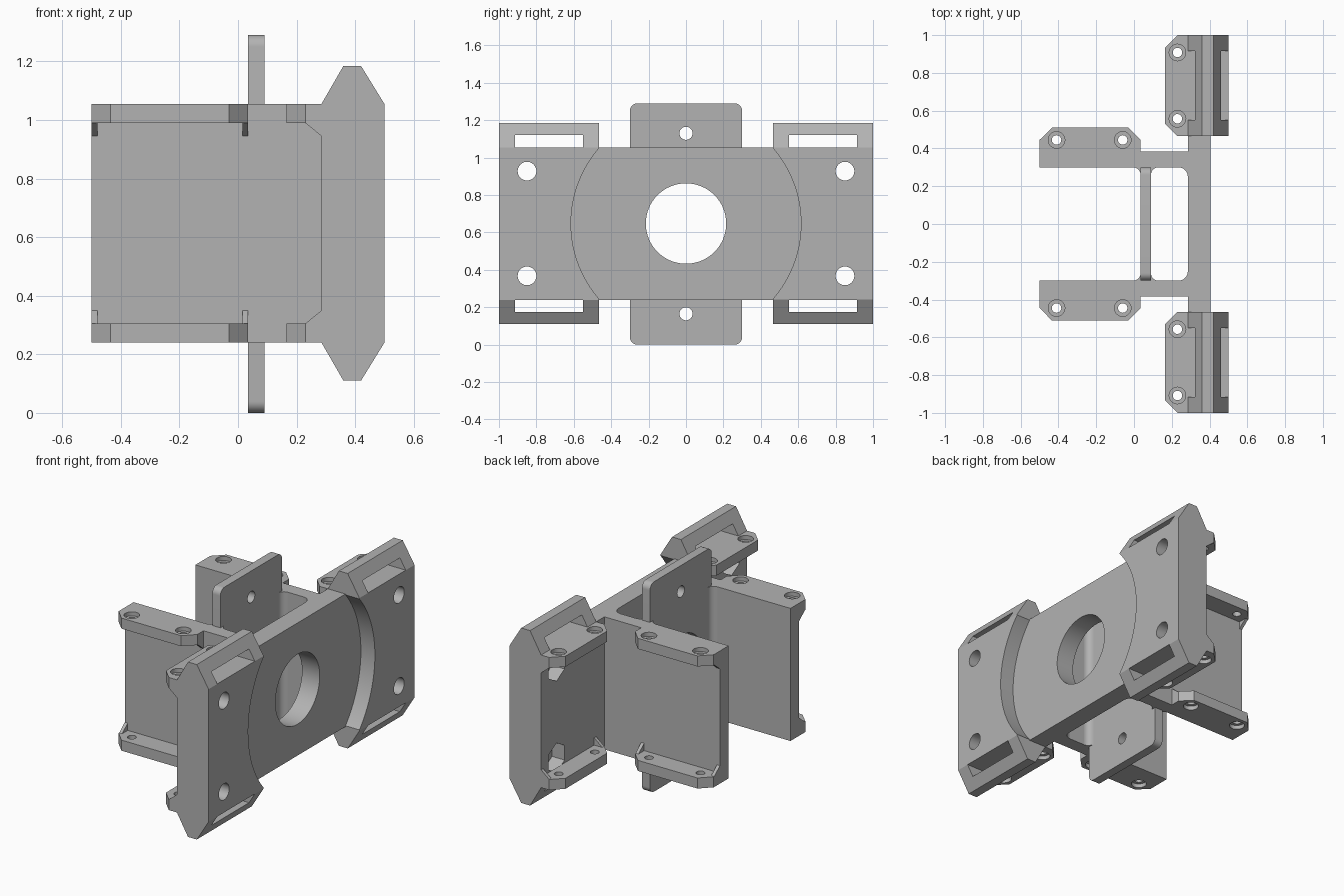
import bpy, bmesh
from math import sin, cos, pi, radians

if "Cube" in bpy.data.objects:
    bpy.data.objects.remove(bpy.data.objects["Cube"])

MID = 0.6475                      # height of the mirror plane
LOW, HIGH = 0.24, 1.055           # body bottom and top
FLANGE = 0.065

grey = bpy.data.materials.new("plain grey")
grey.use_nodes = True
grey.diffuse_color = (0.45, 0.45, 0.45, 1)
grey.node_tree.nodes["Principled BSDF"].inputs["Base Color"].default_value = (0.45, 0.45, 0.45, 1)


def prism(name, pts, axis, lo, hi):
    """Extrude a 2D outline along an axis; the outline keeps the other axes in order."""
    def place(p, t):
        c = list(p)
        c.insert("xyz".index(axis), t)
        return c
    bm = bmesh.new()
    face = bm.faces.new([bm.verts.new(place(p, lo)) for p in pts])
    ext = bmesh.ops.extrude_face_region(bm, geom=[face])
    for v in ext["geom"]:
        if isinstance(v, bmesh.types.BMVert):
            v.co["xyz".index(axis)] = hi
    bmesh.ops.recalc_face_normals(bm, faces=bm.faces)
    mesh = bpy.data.meshes.new(name)
    bm.to_mesh(mesh)
    bm.free()
    mesh.materials.append(grey)
    ob = bpy.data.objects.new(name, mesh)
    bpy.context.collection.objects.link(ob)
    return ob


def rect(a0, a1, b0, b1):
    return [(a0, b0), (a1, b0), (a1, b1), (a0, b1)]


def circle(a, b, r, n=40, start=0.0):
    return [(a + r * cos(start + 2 * pi * i / n), b + r * sin(start + 2 * pi * i / n)) for i in range(n)]


def rounded(a, b0, b1, r):
    """Rounded rectangle, symmetric about zero on its first axis."""
    pts = []
    for k, (ca, cb) in enumerate([(a - r, b1 - r), (r - a, b1 - r), (r - a, b0 + r), (a - r, b0 + r)]):
        pts += [(ca + r * cos(pi / 2 * (k + i / 8)), cb + r * sin(pi / 2 * (k + i / 8))) for i in range(9)]
    return pts


def apply_modifiers(ob):
    deps = bpy.context.evaluated_depsgraph_get()
    mesh = bpy.data.meshes.new_from_object(ob.evaluated_get(deps))
    ob.modifiers.clear()
    ob.data = mesh


def boolean(ob, others, operation="DIFFERENCE"):
    for other in others:
        mod = ob.modifiers.new("cut", "BOOLEAN")
        mod.operation, mod.solver, mod.object = operation, "EXACT", other
        apply_modifiers(ob)
        bpy.data.objects.remove(other)


def flip(z0, z1, top):
    """Height range, mirrored about the middle for the lower copy."""
    return (z0, z1) if top else (2 * MID - z1, 2 * MID - z0)


def screw_cuts(spots, top):
    """Through holes with a shallow counterbore on the outer face."""
    cuts = []
    for x, y in spots:
        cuts.append(prism("hole", circle(x, y, 0.025, 24), "z", *flip(0.9, 1.2, top)))
        cuts.append(prism("bore", circle(x, y, 0.044, 32), "z", *flip(HIGH - 0.025, 1.2, top)))
    return cuts


# Centre plate with its large bore
plate = prism("centre_plate", rect(-0.465, 0.465, LOW, HIGH), "x", 0.285, 0.405)
boolean(plate, [prism("bore", circle(0, MID, 0.215, 64), "x", 0.2, 0.5)])

# Upright tab plate
tab = prism("tab_plate", rounded(0.30, 0.0, 1.29, 0.04), "x", 0.035, 0.09)
boolean(tab, [prism("bore", circle(0, MID, 0.215, 64), "x", 0, 0.2)] +
        [prism("hole", circle(0, z, 0.035, 32), "x", 0, 0.2) for z in (0.165, 2 * MID - 0.165)])

for s, side in ((1, "back"), (-1, "front")):
    # Thick end block with strap ears, slots, bolt holes and hex pockets
    profile = [(0.285, LOW), (0.36, 0.11), (0.42, 0.11), (0.5, LOW)]
    profile += [(x, 2 * MID - z) for x, z in reversed(profile)]
    block = prism(side + "_end_block", profile, "y", s * 0.465, s * 1.0)
    cuts = [prism("recess", circle(0, MID, 0.615, 128), "x", 0.405, 0.6)]
    for top in (True, False):
        cuts.append(prism("slot", rect(s * 0.55, s * 0.915, *flip(HIGH, 1.12, top)), "x", 0.2, 0.6))
        z = MID + (0.28 if top else -0.28)
        cuts.append(prism("hole", circle(s * 0.85, z, 0.05, 40), "x", 0.2, 0.6))
        cuts.append(prism("nut", circle(s * 0.85, z, 0.09, 6, pi / 2), "x", 0.2, 0.37))
    boolean(block, cuts)

    # Arm wall with concave fillets against the plates
    wall = prism(side + "_arm_wall", rect(-0.5, 0.285, s * 0.30, s * 0.385), "z", LOW, HIGH)
    for x, d, r in ((0.285, -1, 0.05), (0.09, 1, 0.04), (0.035, -1, 0.04)):
        arc = [(x + d * r * (1 - cos(pi / 2 * i / 8)), s * (0.30 - r * (1 - sin(pi / 2 * i / 8)))) for i in range(9)]
        prism(side + "_fillet", [(x, s * 0.30)] + arc, "z", LOW, HIGH)

    for top, level in ((True, "top"), (False, "bottom")):
        z0, z1 = flip(HIGH - FLANGE, HIGH, top)
        inner, tip = (z0, z0 - 0.045) if top else (z1, z1 + 0.045)

        # Arm flange with chamfered corners
        outline = [(-0.5, 0.385), (-0.5, 0.445), (-0.435, 0.51), (-0.03, 0.51), (0.035, 0.445), (0.035, 0.385)]
        flange = prism(f"{side}_{level}_arm_flange", [(x, s * y) for x, y in outline], "z", z0, z1)
        boolean(flange, screw_cuts([(-0.41, s * 0.445), (-0.06, s * 0.445)], top))

        # Block flange with chamfered corners
        outline = [(0.285, 0.465), (0.23, 0.465), (0.165, 0.53), (0.165, 0.935), (0.23, 1.0), (0.285, 1.0)]
        flange = prism(f"{side}_{level}_block_flange", [(x, s * y) for x, y in outline], "z", z0, z1)
        boolean(flange, screw_cuts([(0.23, s * 0.557), (0.23, s * 0.908)], top))

        # Small triangular ribs at the flange ends
        for x in (-0.5, 0.015):
            prism(f"{side}_{level}_arm_rib", [(s * 0.385, inner), (s * 0.44, inner), (s * 0.385, tip)],
                  "x", x, x + 0.02)
        for y in (0.465, 0.98):
            prism(f"{side}_{level}_block_rib", [(0.285, inner), (0.23, inner), (0.285, tip)],
                  "y", s * y, s * (y + 0.02))

# Smooth the round walls, keep the corners sharp
bpy.ops.object.select_all(action="DESELECT")
for ob in bpy.context.collection.objects:
    if ob.type == "MESH":
        ob.select_set(True)
        bpy.context.view_layer.objects.active = ob
bpy.ops.object.shade_smooth_by_angle(angle=radians(25))
